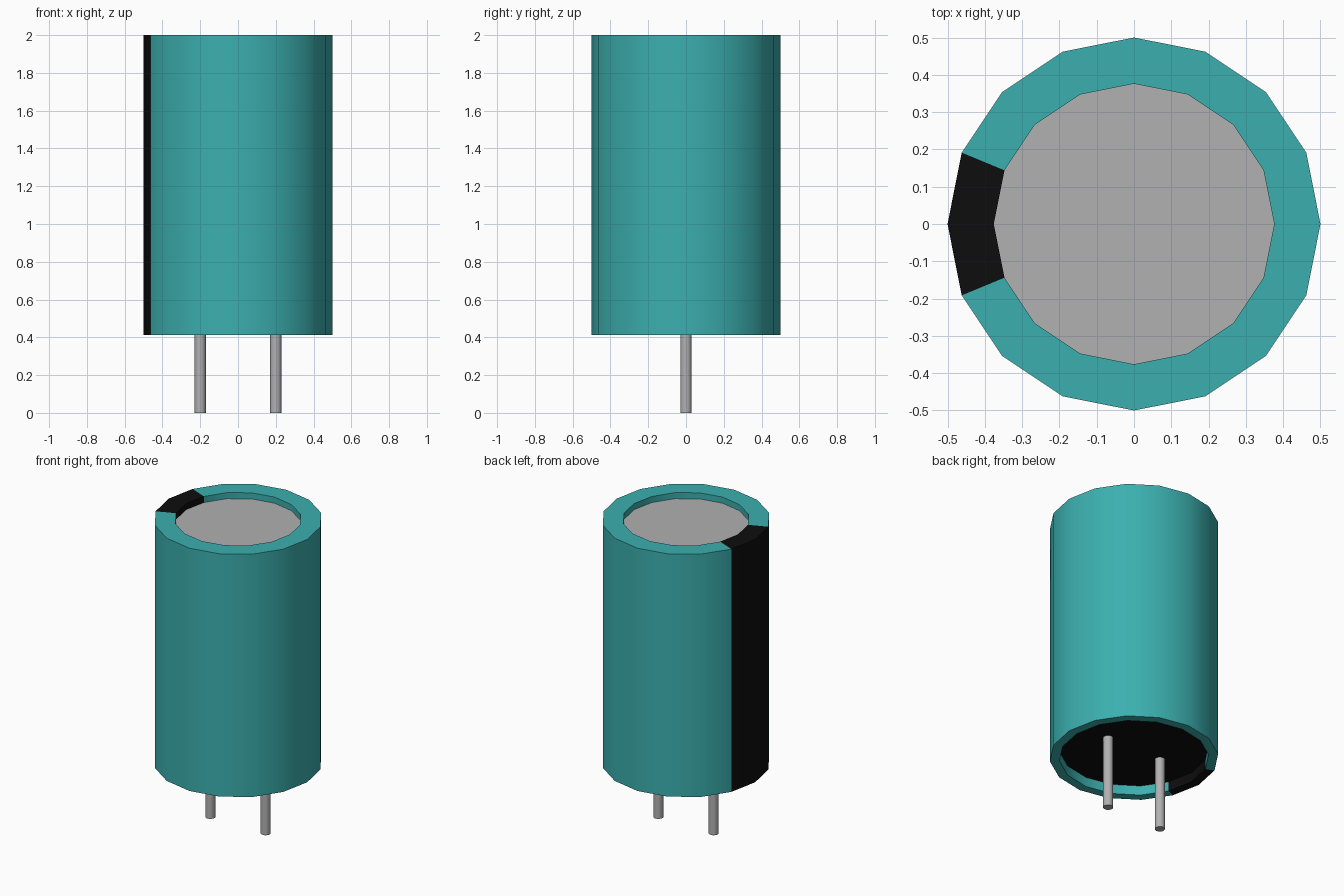
import bpy
import bmesh
import math

cube = bpy.data.objects.get("Cube")
if cube:
    bpy.data.objects.remove(cube, do_unlink=True)

SIDES = 16
Z_BOTTOM, Z_TOP = 0.413, 2.0
Z_BASE, Z_CAP = 0.475, 1.96      # recessed floor and lid heights
R_OUT, R_CAP, R_BASE = 0.5, 0.376, 0.443


def material(name, rgb, roughness=0.5):
    mat = bpy.data.materials.new(name)
    mat.use_nodes = True
    color = (*rgb, 1.0)
    mat.diffuse_color = color
    bsdf = mat.node_tree.nodes["Principled BSDF"]
    bsdf.inputs["Base Color"].default_value = color
    bsdf.inputs["Roughness"].default_value = roughness
    return mat


teal = material("teal", (0.045, 0.43, 0.43))
black = material("black", (0.004, 0.004, 0.004))
grey = material("metal grey", (0.44, 0.44, 0.44))


def finish(name, bm, mats, smooth=True):
    mesh = bpy.data.meshes.new(name)
    bm.to_mesh(mesh)
    bm.free()
    for mat in mats:
        mesh.materials.append(mat)
    obj = bpy.data.objects.new(name, mesh)
    bpy.context.collection.objects.link(obj)
    if smooth:
        bpy.ops.object.select_all(action="DESELECT")
        obj.select_set(True)
        bpy.context.view_layer.objects.active = obj
        bpy.ops.object.shade_smooth_by_angle(angle=math.radians(30))
    return obj


def ring(bm, radius, z, sides):
    return [bm.verts.new((radius * math.cos(math.tau * i / sides),
                          radius * math.sin(math.tau * i / sides), z))
            for i in range(sides)]


# Sleeve: turned profile with folded-in rims and a black stripe on the -x side
bm = bmesh.new()
profile = [(R_CAP, Z_CAP), (R_CAP, Z_TOP), (R_OUT, Z_TOP),
           (R_OUT, Z_BOTTOM), (R_BASE, Z_BOTTOM), (R_BASE, Z_BASE)]
rings = [ring(bm, r, z, SIDES) for r, z in profile]
for upper, lower in zip(rings, rings[1:]):
    for i in range(SIDES):
        j = (i + 1) % SIDES
        face = bm.faces.new((upper[i], lower[i], lower[j], upper[j]))
        face.material_index = 1 if i in (SIDES // 2 - 1, SIDES // 2) else 0
finish("sleeve", bm, [teal, black])


# Lid and floor: flat discs set inside the sleeve
def disc(name, radius, z, mat, up):
    bm = bmesh.new()
    verts = ring(bm, radius, z, SIDES)
    bm.faces.new(verts if up else verts[::-1])
    finish(name, bm, [mat], smooth=False)


disc("top_cap", R_CAP, Z_CAP, grey, True)
disc("bottom_seal", R_BASE, Z_BASE, black, False)

# Two wire leads
for name, x in (("left_lead", 0.2), ("right_lead", -0.2)):
    bm = bmesh.new()
    bmesh.ops.create_cone(bm, cap_ends=True, segments=16, radius1=0.03,
                          radius2=0.03, depth=Z_BASE)
    bmesh.ops.translate(bm, verts=bm.verts, vec=(x, 0, Z_BASE / 2))
    finish(name, bm, [grey])
